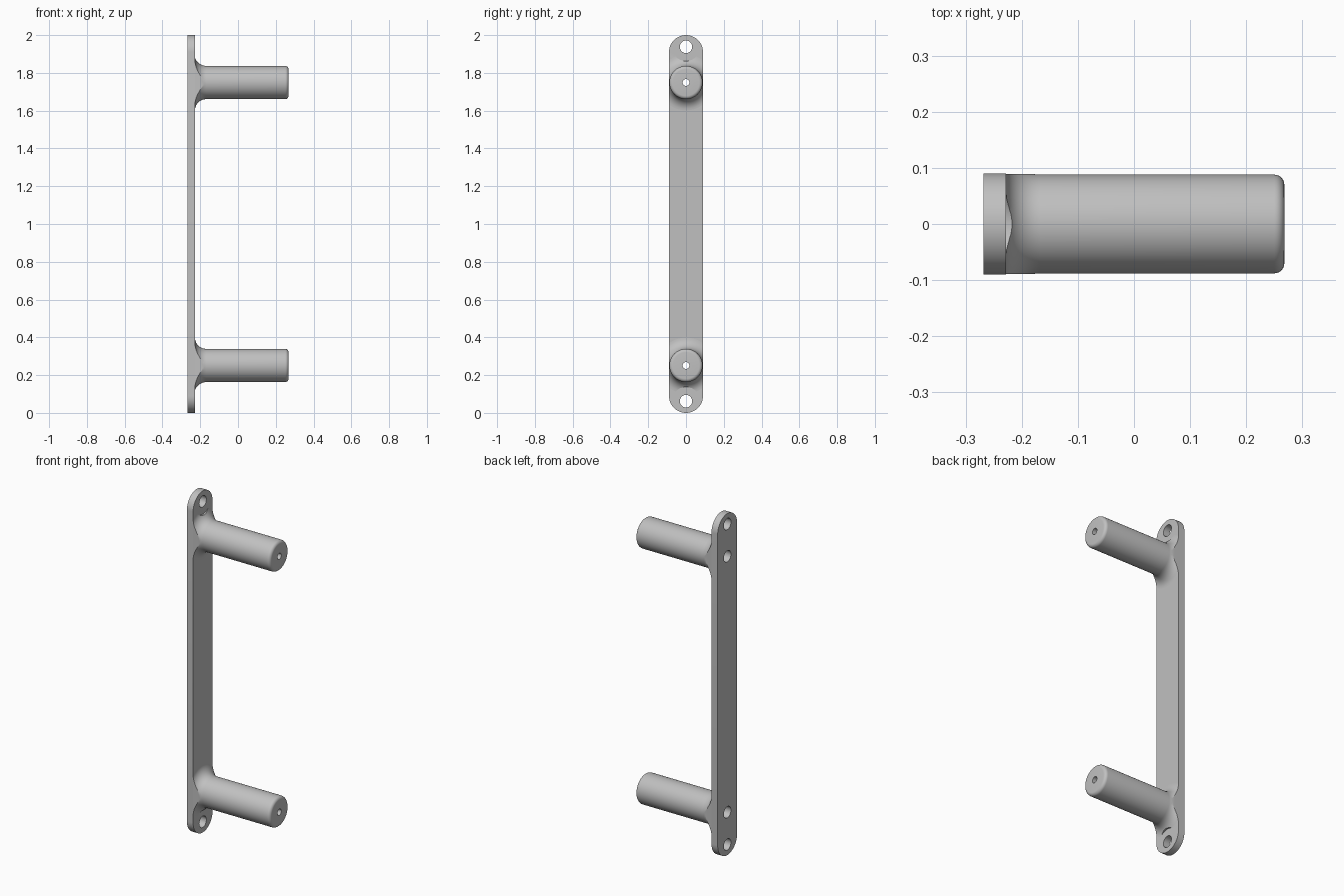
import bpy, bmesh, math
from mathutils import Matrix

cube = bpy.data.objects.get("Cube")
if cube:
    bpy.data.objects.remove(cube, do_unlink=True)

grey = bpy.data.materials.new("light grey")
grey.use_nodes = True
colour = (0.53, 0.53, 0.53, 1)
grey.diffuse_color = colour
grey.node_tree.nodes["Principled BSDF"].inputs["Base Color"].default_value = colour

BACK, FACE, TIP = -0.268, -0.228, 0.268    # plate back, plate face, peg end
HALF, PEG_R, FILLET, ROUND = 0.09, 0.088, 0.06, 0.018
PEG_Z, HOLE_Z = 0.251, 0.062               # distance from each end


def make(name, bm):
    bmesh.ops.recalc_face_normals(bm, faces=bm.faces)
    mesh = bpy.data.meshes.new(name)
    bm.to_mesh(mesh)
    bm.free()
    mesh.materials.append(grey)
    obj = bpy.data.objects.new(name, mesh)
    bpy.context.collection.objects.link(obj)
    return obj


def lathe(name, profile, z, steps=72):
    """Solid of revolution around the x direction at height z; profile is (x, radius)."""
    bm = bmesh.new()
    rings = []
    for x, r in profile:
        angles = [2 * math.pi * i / steps for i in range(steps)]
        rings.append([bm.verts.new((x, r * math.cos(a), z + r * math.sin(a))) for a in angles])
    for a, b in zip(rings, rings[1:]):
        for i in range(steps):
            j = (i + 1) % steps
            bm.faces.new((a[i], a[j], b[j], b[i]))
    bm.faces.new(rings[0])
    bm.faces.new(rings[-1])
    return make(name, bm)


def box(name, x0, x1, y, z0, z1):
    bm = bmesh.new()
    bmesh.ops.create_cube(bm, size=1, matrix=Matrix.Translation(((x0 + x1) / 2, 0, (z0 + z1) / 2))
                          @ Matrix.Diagonal((x1 - x0, 2 * y, z1 - z0, 1)))
    return make(name, bm)


def boolean(obj, tool, operation):
    mod = obj.modifiers.new(operation, "BOOLEAN")
    mod.operation, mod.object, mod.solver = operation, tool, "EXACT"
    bpy.context.view_layer.objects.active = obj
    bpy.ops.object.modifier_apply(modifier=mod.name)
    bpy.data.objects.remove(tool, do_unlink=True)


def arc(cx, cr, radius, start, end, steps=10):
    angles = [math.radians(start + (end - start) * i / steps) for i in range(steps + 1)]
    return [(cx + radius * math.cos(a), cr + radius * math.sin(a)) for a in angles]


# Flat bar with round ends
bm = bmesh.new()
outline = arc(0, 2 - HALF, HALF, 0, 180, 32) + arc(0, HALF, HALF, 180, 360, 32)
face = bm.faces.new([bm.verts.new((BACK, y, z)) for y, z in outline])
sweep = bmesh.ops.extrude_face_region(bm, geom=[face])
bmesh.ops.translate(bm, vec=(FACE - BACK, 0, 0),
                    verts=[v for v in sweep["geom"] if isinstance(v, bmesh.types.BMVert)])
bracket = make("mounting_bracket", bm)

# Pegs with a flared root trimmed to the bar width and a rounded tip
flare = arc(FACE + FILLET, PEG_R + FILLET, FILLET, 180, 270)
tip = arc(TIP - ROUND, PEG_R - ROUND, ROUND, 90, 0, 6)
root = FACE - 0.02
for z in (PEG_Z, 2 - PEG_Z):
    peg = lathe("peg", [(root, PEG_R + FILLET)] + flare + tip, z)
    boolean(peg, box("trim", -1, 1, HALF - 0.0005, z - 0.5, z + 0.5), "INTERSECT")
    # Screw head clearance in the flare
    end_z = HOLE_Z if z < 1 else 2 - HOLE_Z
    boolean(peg, lathe("clearance", [(FACE, 0.075), (0, 0.075)], end_z), "DIFFERENCE")
    boolean(bracket, peg, "UNION")

# End holes, and stepped bores running through the pegs
for flip in (False, True):
    hole_z, peg_z = (2 - HOLE_Z, 2 - PEG_Z) if flip else (HOLE_Z, PEG_Z)
    boolean(bracket, lathe("end_hole", [(-0.4, 0.033), (0, 0.033)], hole_z, 40), "DIFFERENCE")
    bore = [(-0.4, 0.033), (0.18, 0.033), (0.18, 0.018), (0.4, 0.018)]
    boolean(bracket, lathe("peg_bore", bore, peg_z, 40), "DIFFERENCE")

bpy.ops.object.select_all(action="DESELECT")
bracket.select_set(True)
bpy.context.view_layer.objects.active = bracket
bpy.ops.object.shade_smooth_by_angle(angle=math.radians(30))
